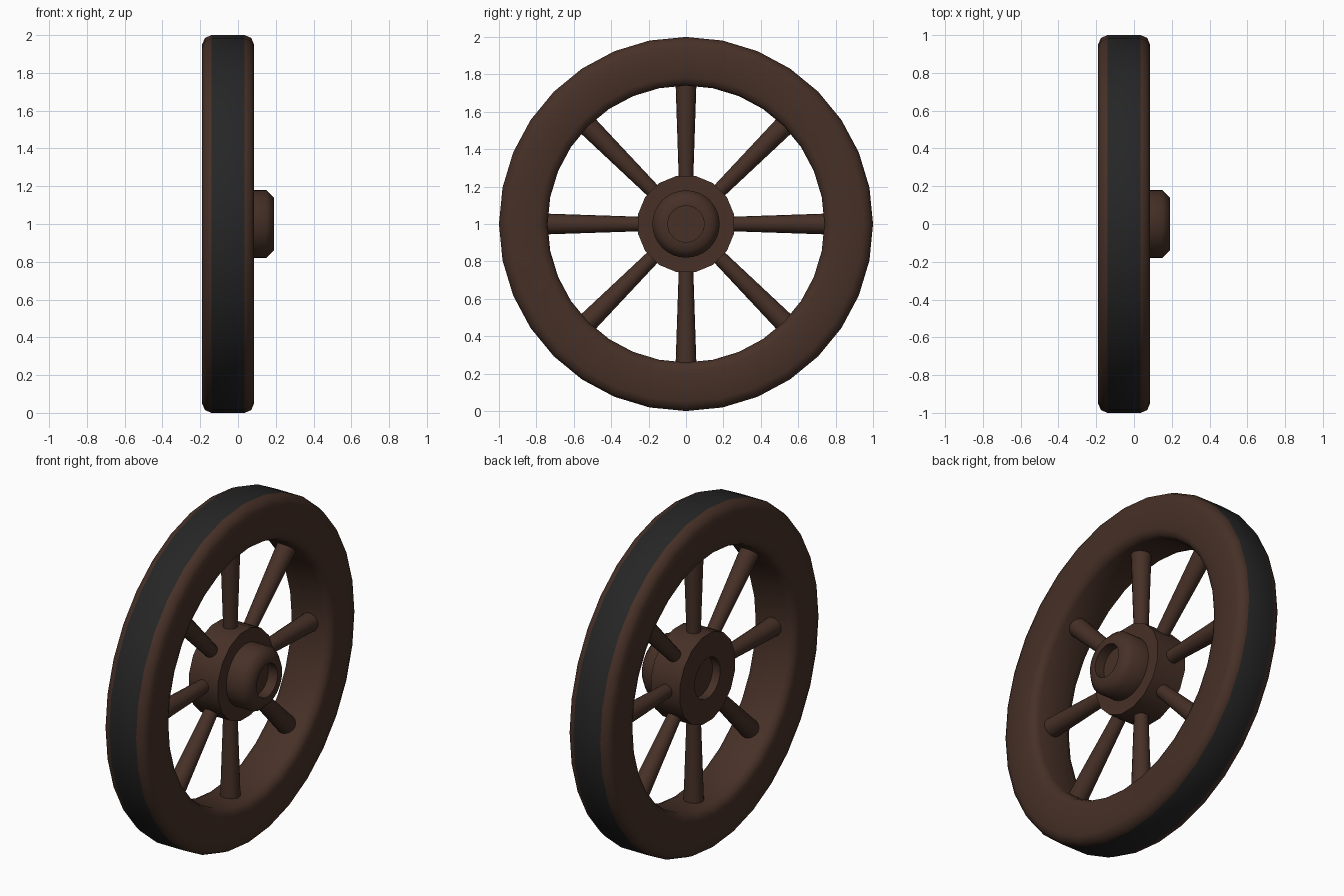
import bpy, bmesh, math
from mathutils import Matrix, Vector

if "Cube" in bpy.data.objects:
    bpy.data.objects.remove(bpy.data.objects["Cube"])


def material(name, rgb):
    m = bpy.data.materials.new(name)
    m.diffuse_color = (*rgb, 1)
    m.use_nodes = True
    m.node_tree.nodes["Principled BSDF"].inputs["Base Color"].default_value = m.diffuse_color
    return m


WOOD = material("dark brown wood", (0.062, 0.030, 0.020))
TYRE = material("black tyre", (0.019, 0.019, 0.019))


def lathe(name, profile, segs, closed=False, offset=0.0, band=None, angle=40):
    """Spin an (x, radius) profile round the wheel axle (x axis, z = 1)."""
    bm = bmesh.new()
    rings = []
    for x, r in profile:
        rings.append([bm.verts.new((x, r * math.sin(2 * math.pi * (i + offset) / segs),
                                    1 + r * math.cos(2 * math.pi * (i + offset) / segs)))
                      for i in range(segs)])
    n = len(rings)
    for k in range(n if closed else n - 1):
        a, b = rings[k], rings[(k + 1) % n]
        for i in range(segs):
            j = (i + 1) % segs
            f = bm.faces.new((a[i], a[j], b[j], b[i]))
            f.material_index = 1 if k == band else 0
    if not closed:
        bm.faces.new(rings[0])
        bm.faces.new(rings[-1])
    bmesh.ops.recalc_face_normals(bm, faces=bm.faces)
    return finish(name, bm, angle)


def finish(name, bm, angle):
    me = bpy.data.meshes.new(name)
    bm.to_mesh(me)
    bm.free()
    me.materials.append(WOOD)
    me.materials.append(TYRE)
    ob = bpy.data.objects.new(name, me)
    bpy.context.collection.objects.link(ob)
    bpy.ops.object.select_all(action='DESELECT')
    ob.select_set(True)
    bpy.context.view_layer.objects.active = ob
    bpy.ops.object.shade_smooth_by_angle(angle=math.radians(angle))
    return ob


# rim: rounded rectangular section, black band on the tread
lathe("rim", [(-0.14, 1.0), (0.035, 1.0), (0.07, 0.985), (0.085, 0.95),
              (0.085, 0.785), (0.072, 0.753), (0.04, 0.74),
              (-0.145, 0.74), (-0.177, 0.753), (-0.19, 0.785),
              (-0.19, 0.95), (-0.175, 0.985)], 32, closed=True, band=0, angle=50)

# hub drum with a recess in the back
lathe("hub_drum", [(-0.09, 0.12), (-0.14, 0.12), (-0.14, 0.262), (0.05, 0.262)],
      16, offset=0.5)

# hub cap with chamfered end and a recess
lathe("hub_cap", [(0.04, 0.18), (0.15, 0.18), (0.19, 0.14), (0.19, 0.097), (0.13, 0.097)],
      32, angle=50)

# eight tapered spokes
for i in range(8):
    bm = bmesh.new()
    bmesh.ops.create_cone(bm, cap_ends=True, segments=16, radius1=0.038, radius2=0.056,
                          depth=0.54, matrix=Matrix.Translation((0, 0, 0.49)))
    bm.transform(Matrix.Translation((-0.05, 0, 1)) @ Matrix.Rotation(i * math.pi / 4, 4, 'X'))
    finish(f"spoke_{i + 1}", bm, 40)
